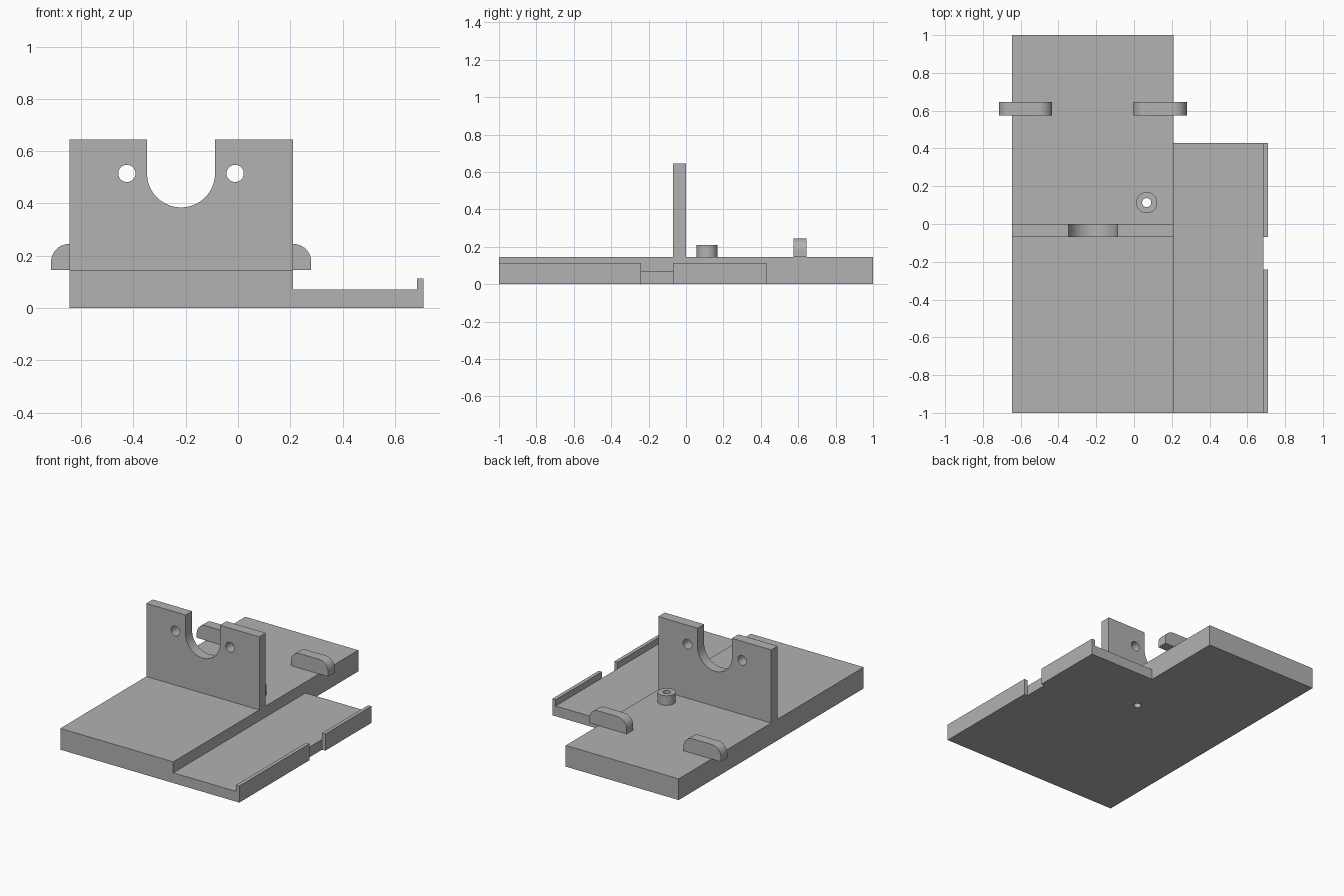
import bpy
import bmesh
from math import pi, sin, cos
from mathutils import Vector

if "Cube" in bpy.data.objects:
    bpy.data.objects.remove(bpy.data.objects["Cube"], do_unlink=True)

grey = bpy.data.materials.new("plain grey")
grey.use_nodes = True
grey.diffuse_color = (0.445, 0.445, 0.445, 1)
grey.node_tree.nodes["Principled BSDF"].inputs["Base Color"].default_value = grey.diffuse_color


def arc(cx, cy, r, start, end, steps=16):
    return [(cx + r * cos(start + (end - start) * i / steps),
             cy + r * sin(start + (end - start) * i / steps)) for i in range(steps + 1)]


def extrude(name, outline, low, high, axis="Z"):
    """Extrude a 2D outline along Z (outline in xy) or Y (outline in xz)."""
    place = (lambda u, v: (u, v, low)) if axis == "Z" else (lambda u, v: (u, low, v))
    step = Vector((0, 0, high - low)) if axis == "Z" else Vector((0, high - low, 0))
    bm = bmesh.new()
    face = bm.faces.new([bm.verts.new(place(u, v)) for u, v in outline])
    top = bmesh.ops.extrude_face_region(bm, geom=[face])["geom"]
    bmesh.ops.translate(bm, vec=step, verts=[g for g in top if isinstance(g, bmesh.types.BMVert)])
    bmesh.ops.recalc_face_normals(bm, faces=bm.faces)
    mesh = bpy.data.meshes.new(name)
    bm.to_mesh(mesh)
    bm.free()
    mesh.materials.append(grey)
    obj = bpy.data.objects.new(name, mesh)
    bpy.context.collection.objects.link(obj)
    return obj


def select(obj):
    bpy.ops.object.select_all(action="DESELECT")
    obj.select_set(True)
    bpy.context.view_layer.objects.active = obj


def drill(obj, u, v, r, low, high, axis="Z"):
    """Cut a round hole through a part."""
    cutter = extrude("hole_cutter", arc(u, v, r, 0, 2 * pi, 32)[:-1], low, high, axis)
    cutter.hide_render = True
    mod = obj.modifiers.new("hole", "BOOLEAN")
    mod.operation, mod.solver, mod.object = "DIFFERENCE", "EXACT", cutter
    select(obj)
    bpy.ops.object.modifier_apply(modifier=mod.name)
    bpy.data.objects.remove(cutter, do_unlink=True)


def box(name, x0, x1, y0, y1, z0, z1):
    return extrude(name, [(x0, y0), (x1, y0), (x1, y1), (x0, y1)], z0, z1)


LEFT, STEP, INNER, EDGE = -0.645, 0.21, 0.685, 0.71
DECK, SHELF, LIP = 0.145, 0.07, 0.113
BACK, NOTCH = 0.43, (-0.24, -0.07)
POST = (0.067, 0.113)

# Thick base plate
parts = [box("base_plate", LEFT, STEP, -1, 1, 0, DECK)]
drill(parts[0], *POST, 0.024, -0.1, 0.3)

# Thin side shelf, with a notched lip along its outer edge
parts.append(box("side_shelf", STEP, INNER, -1, BACK, 0, SHELF))
for name, y0, y1 in (("front_lip", -1, NOTCH[0]), ("rear_lip", NOTCH[1], BACK)):
    parts.append(box(name, INNER, EDGE, y0, y1, 0, LIP))

# Upright plate with a round-bottomed slot and two bolt holes
mid, slot, axis_z, top = -0.218, 0.13, 0.515, 0.645
outline = [(LEFT, DECK), (STEP, DECK), (STEP, top), (mid + slot, top)]
outline += arc(mid, axis_z, slot, 0, -pi, 32)
outline += [(mid - slot, top), (LEFT, top)]
upright = extrude("upright_plate", outline, -0.07, 0, "Y")
for side in (-1, 1):
    drill(upright, mid + side * 0.207, axis_z, 0.033, -0.2, 0.2, "Y")
parts.append(upright)

# Hollow post
post = extrude("hollow_post", arc(*POST, 0.056, 0, 2 * pi, 32)[:-1], DECK, 0.21)
drill(post, *POST, 0.024, 0.1, 0.3)
parts.append(post)

# Rounded cleats overhanging both sides of the base plate
crest, r = 0.245, 0.068
for name, x0, x1 in (("right_cleat", -0.715, -0.433), ("left_cleat", -0.003, 0.28)):
    outline = [(x0, DECK), (x1, DECK)]
    outline += arc(x1 - r, crest - r, r, 0, pi / 2)
    outline += arc(x0 + r, crest - r, r, pi / 2, pi)
    parts.append(extrude(name, outline, 0.575, 0.645, "Y"))

# Smooth the round walls while keeping the edges crisp
for part in parts:
    select(part)
    bpy.ops.object.shade_smooth_by_angle(angle=pi / 6)
